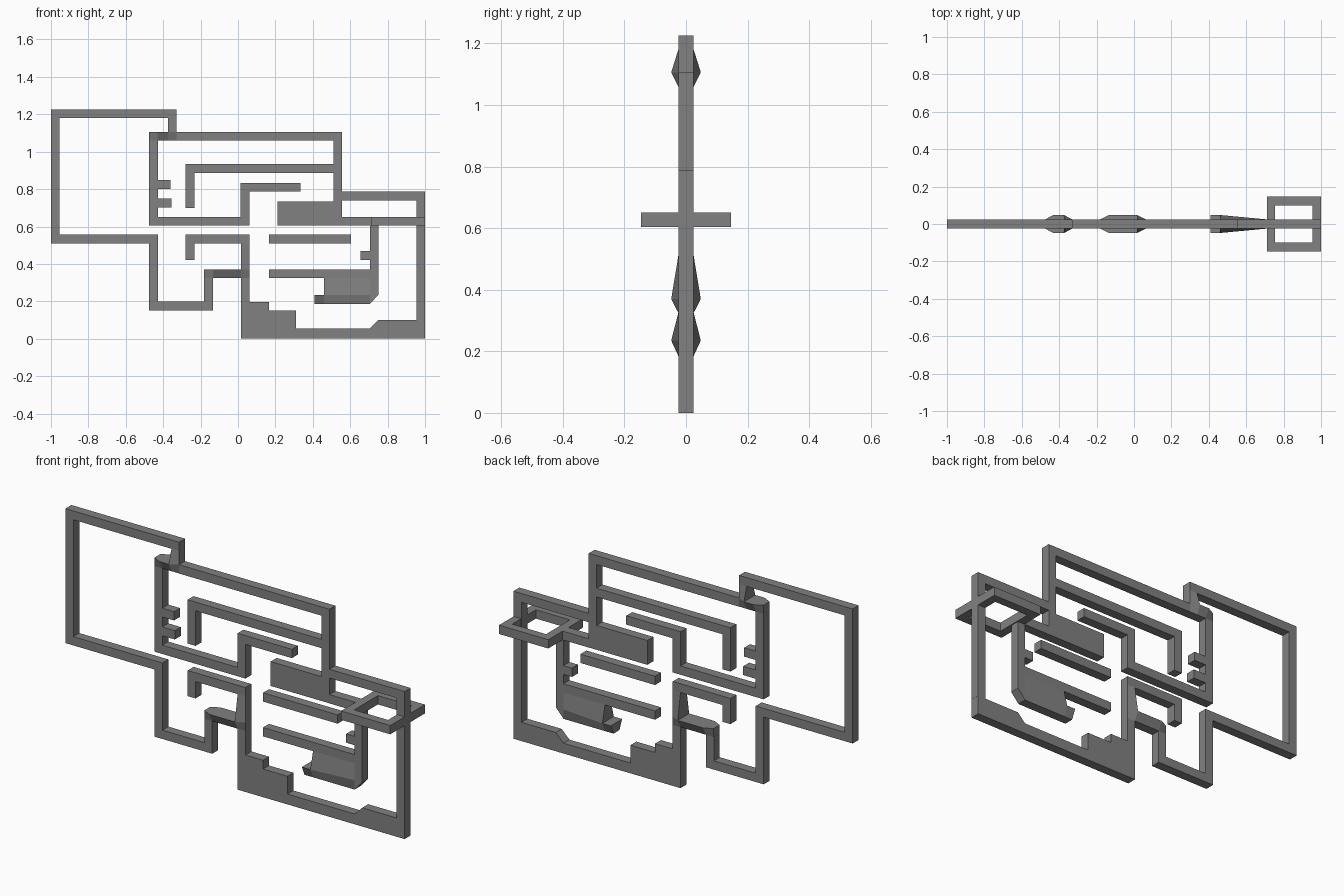
import bpy, bmesh
from collections import Counter
from math import radians
from mathutils import Matrix, Vector

cube = bpy.data.objects.get("Cube")
if cube:
    bpy.data.objects.remove(cube)

W = 0.0235      # half width of a bar
T = 0.025       # half depth of the flat work
FLARE = 0.048   # half depth at flared points

grey = bpy.data.materials.new("matte grey")
grey.use_nodes = True
colour = (0.22, 0.22, 0.22, 1)
grey.diffuse_color = colour
grey.node_tree.nodes["Principled BSDF"].inputs["Base Color"].default_value = colour


def panel(name, polygons, flared=(), depth=T):
    """Thick panel from adjoining x-z polygons; flared points are deeper."""
    bm = bmesh.new()
    pairs, edges = {}, Counter()
    for poly in polygons:
        for p in poly:
            if p not in pairs:
                d = FLARE if p in flared else depth
                pairs[p] = [bm.verts.new((p[0], s * d, p[1])) for s in (-1, 1)]
        for side in (0, 1):
            bm.faces.new([pairs[p][side] for p in poly])
        for p, q in zip(poly, poly[1:] + poly[:1]):
            edges[tuple(sorted((p, q)))] += 1
    for (p, q), uses in edges.items():
        if uses == 1:
            bm.faces.new((pairs[p][0], pairs[q][0], pairs[q][1], pairs[p][1]))
    bmesh.ops.recalc_face_normals(bm, faces=bm.faces)
    mesh = bpy.data.meshes.new(name)
    bm.to_mesh(mesh)
    bm.free()
    mesh.materials.append(grey)
    obj = bpy.data.objects.new(name, mesh)
    bpy.context.collection.objects.link(obj)
    return obj


def rect(x0, x1, z0, z1):
    return [(x0, z0), (x1, z0), (x1, z1), (x0, z1)]


def bar(name, *path):
    """Mitred square-cornered bar along a centre line."""
    pts = [Vector(p) for p in path]
    dirs = [(b - a).normalized() for a, b in zip(pts, pts[1:])]
    normals = [Vector((-d.y, d.x)) for d in dirs]
    offsets = [normals[0]] + [a + b for a, b in zip(normals, normals[1:])] + [normals[-1]]
    left = [tuple(p + o * W) for p, o in zip(pts, offsets)]
    right = [tuple(p - o * W) for p, o in zip(pts, offsets)]
    return panel(name, [left + right[::-1]])


# Large outline and upper frame
bar("left_loop", (-.33, 1.203), (-.977, 1.203), (-.977, .533), (-.452, .533),
    (-.452, .175), (-.158, .175), (-.158, .325))
bar("upper_frame", (-.33, 1.083), (.533, 1.083), (.533, .605))
bar("inner_frame", (-.452, 1.06), (-.452, .628), (.038, .628), (.038, .81), (.335, .81))
bar("right_frame", (.555, .763), (.977, .763), (.977, .1))

# Bars inside the frame
bar("upper_hook", (-.256, .7), (-.256, .91), (.51, .91))
bar("lower_hook", (-.256, .42), (-.256, .533), (.061, .533))
bar("middle_bar", (.165, .533), (.605, .533))
bar("lower_bar", (.165, .348), (.705, .348))
bar("link_bar", (.555, .628), (.71, .628))
for i, (x0, x1, z) in enumerate([(-.43, -.36, .825), (-.43, -.355, .725), (.655, .705, .445)]):
    bar("peg_%d" % (i + 1), (x0, z), (x1, z))
panel("middle_block", [rect(.21, .51, .605, .735)])
panel("right_post", [[(.705, .185), (.75, .235), (.75, .605), (.705, .605)]])

# Stepped base with its post
panel("stepped_base", [[(.015, 0), (1, 0), (1, .1), (.75, .1), (.705, .055), (.31, .055),
                        (.31, .15), (.165, .15), (.165, .197), (.061, .197),
                        (.061, .325), (.015, .325)]])


# Flared joints: a row of cells with a riser on the last one
def joint(name, xs, z0, z1, z2):
    cells = [rect(a, b, z0, z1) for a, b in zip(xs, xs[1:])]
    cells.append(rect(xs[-2], xs[-1], z1, z2))
    panel(name, cells, flared=[(xs[1], z1), (xs[2], z1)])


joint("upper_joint", (-.475, -.43, -.375, -.33), 1.06, 1.106, 1.18)
joint("lower_joint", (-.181, -.135, .015, .061), .325, .37, .51)

# Flared foot that tapers into the post
panel("flared_foot", [rect(.41, .46, .185, .235), rect(.46, .705, .185, .235),
                      rect(.46, .705, .235, .325)], flared=[(.41, .235), (.46, .235)])

# Flat ring around the right frame
outer, inner = rect(.71, 1, -.146, .146), rect(.755, .955, -.1, .1)
ring = panel("flat_ring", [[outer[i], outer[(i + 1) % 4], inner[(i + 1) % 4], inner[i]]
                           for i in range(4)], depth=W)
ring.data.transform(Matrix.Translation((0, 0, .628)) @ Matrix.Rotation(radians(90), 4, "X"))
